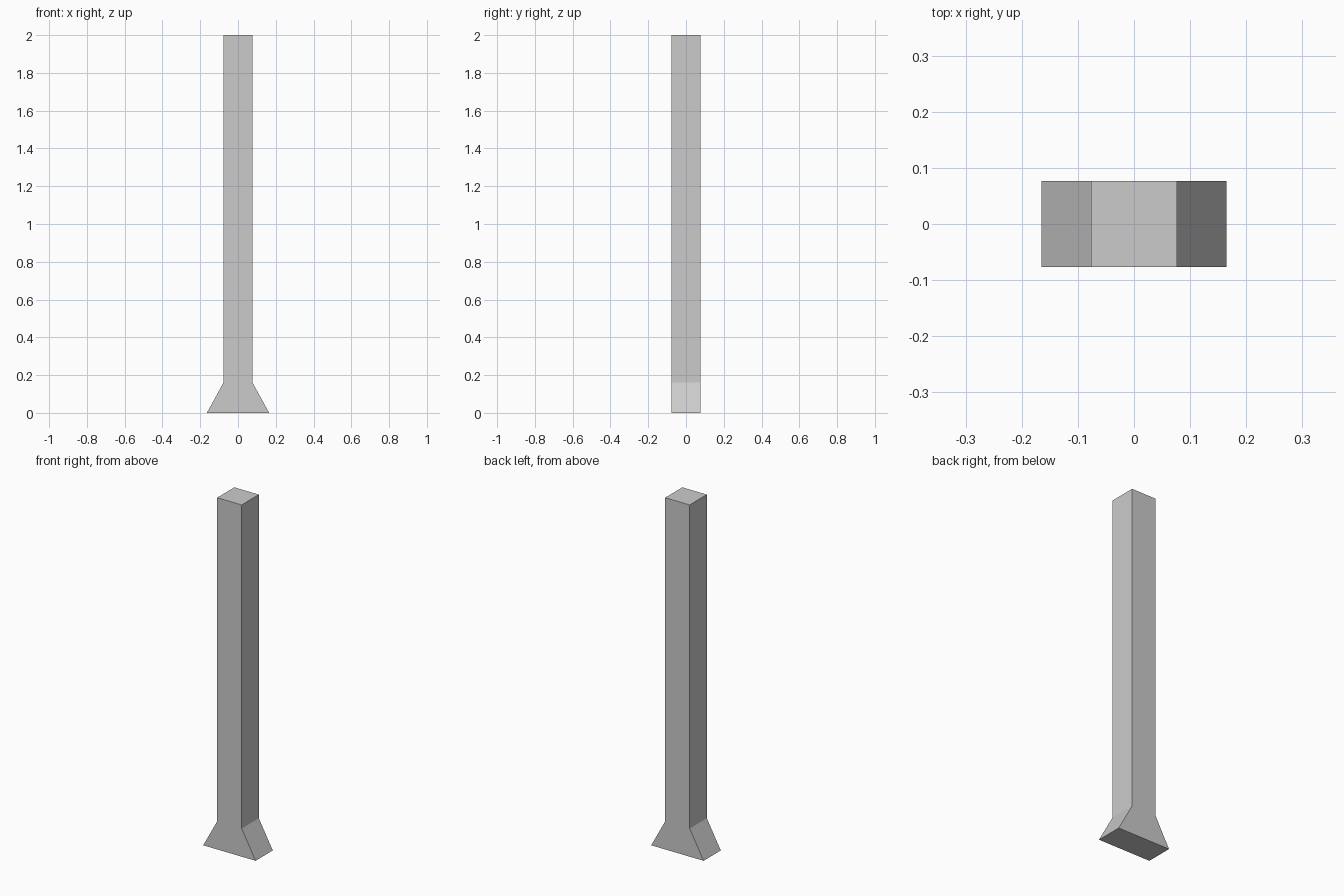
import bpy, bmesh

if "Cube" in bpy.data.objects:
    bpy.data.objects.remove(bpy.data.objects["Cube"])

HALF = 0.077        # half width and half depth of the shaft
FOOT = 0.165        # half width of the flared foot
FLARE = 0.16        # height of the flare
HEIGHT = 2.0

# Front outline: right side going up, mirrored for the left side
right = [(FOOT, 0), (HALF, FLARE), (HALF, HEIGHT)]
outline = right + [(-x, z) for x, z in reversed(right)]

# Post with flared foot: extrude the outline through the depth
bm = bmesh.new()
face = bm.faces.new([bm.verts.new((x, -HALF, z)) for x, z in outline])
ext = bmesh.ops.extrude_face_region(bm, geom=[face])
verts = [g for g in ext["geom"] if isinstance(g, bmesh.types.BMVert)]
bmesh.ops.translate(bm, verts=verts, vec=(0, 2 * HALF, 0))
bmesh.ops.recalc_face_normals(bm, faces=bm.faces)

mesh = bpy.data.meshes.new("flared_post")
bm.to_mesh(mesh)
bm.free()
bpy.context.collection.objects.link(bpy.data.objects.new("flared_post", mesh))
